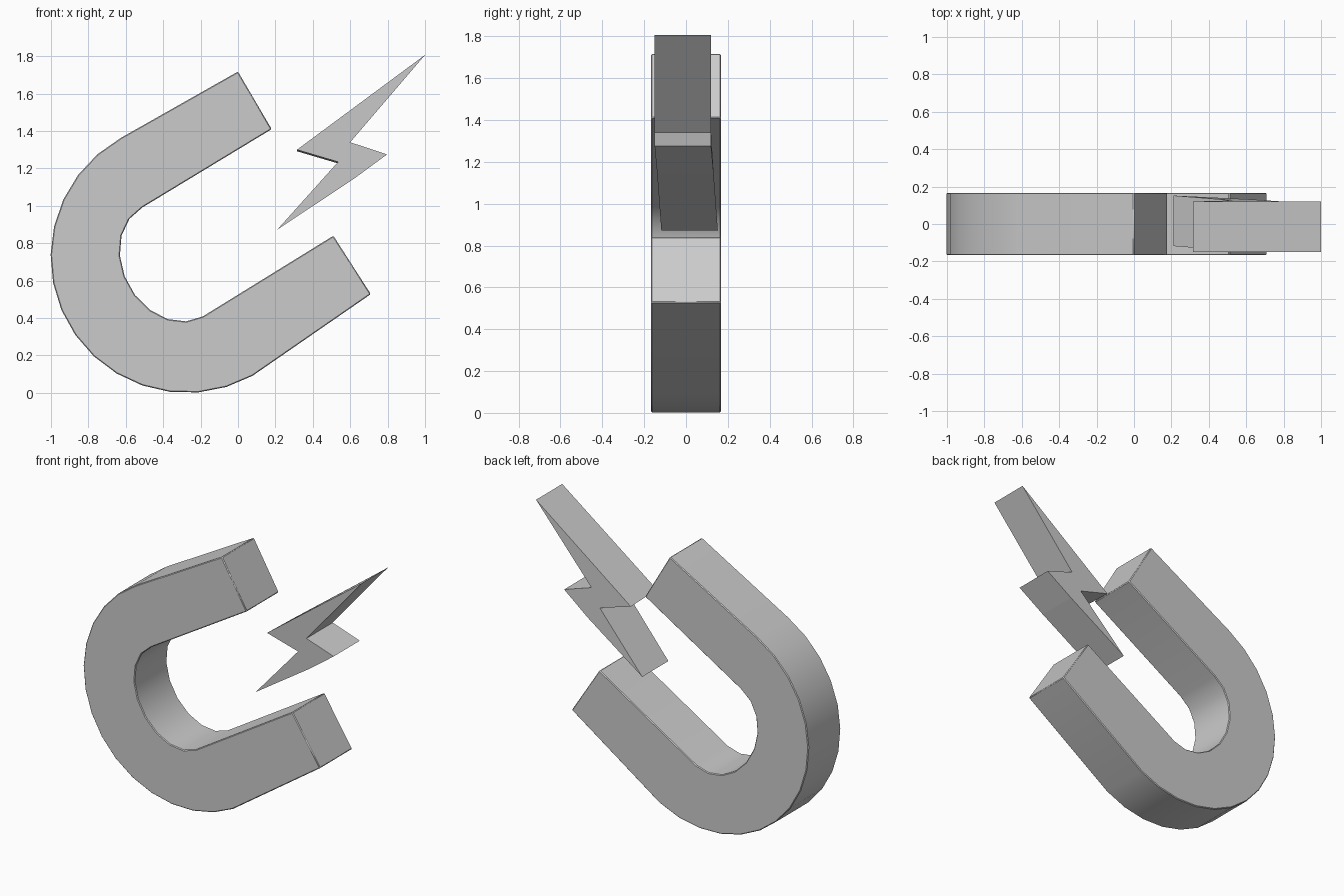
import bpy, bmesh
from math import cos, sin, radians

if "Cube" in bpy.data.objects:
    bpy.data.objects.remove(bpy.data.objects["Cube"])


def arc(cx, cz, ru, rv, tilt, steps):
    """Half ellipse in the xz plane, swept from the upper leg round to the lower leg."""
    t, pts = radians(tilt), []
    for i in range(steps + 1):
        a = radians(180 * i / steps)
        v, u = rv * cos(a), ru * sin(a)
        pts.append((cx + v * cos(t) - u * sin(t), cz + v * sin(t) + u * cos(t)))
    return pts


def prism(name, front, back):
    """Solid between a front and a back outline of (x, y, z) points."""
    bm = bmesh.new()
    f = [bm.verts.new(p) for p in front]
    b = [bm.verts.new(p) for p in back]
    bm.faces.new(f)
    bm.faces.new(b[::-1])
    n = len(f)
    for i in range(n):
        j = (i + 1) % n
        bm.faces.new((f[j], f[i], b[i], b[j]))
    bmesh.ops.recalc_face_normals(bm, faces=bm.faces)
    me = bpy.data.meshes.new(name)
    bm.to_mesh(me)
    bm.free()
    ob = bpy.data.objects.new(name, me)
    bpy.context.collection.objects.link(ob)
    return ob


# Horseshoe magnet: faceted outer bend, tighter elliptical inner bend, square leg ends
outer = arc(-0.275, 0.727, 0.727, 0.727, 119, 15)
inner = arc(-0.35, 0.70, 0.265, 0.333, 119, 9)
outline = ([(0.0, 1.718)] + outer + [(0.71, 0.528), (0.51, 0.84)]
           + inner[::-1] + [(0.18, 1.41)])
magnet = prism("horseshoe_magnet",
               [(x, -0.167, z) for x, z in outline],
               [(x, 0.167, z) for x, z in outline])
bevel = magnet.modifiers.new("soft_edges", "BEVEL")
bevel.width = 0.005
bevel.segments = 1
bevel.limit_method = 'ANGLE'
bevel.angle_limit = radians(50)
bpy.context.view_layer.objects.active = magnet
magnet.select_set(True)
bpy.ops.object.shade_smooth_by_angle(angle=radians(50))

# Lightning bolt: x, z and a y shift that swings the lower tip backwards
bolt = [(1.0, 1.807, 0), (0.315, 1.30, 0), (0.535, 1.235, 0.006),
        (0.21, 0.873, 0.032), (0.62, 1.145, 0.012), (0.797, 1.275, 0), (0.60, 1.34, 0)]
drop = [0, 0.008, 0.008, 0, 0, 0, 0]
prism("lightning_bolt",
      [(x, -0.15 + s, z) for x, z, s in bolt],
      [(x, 0.12 + s, z - d) for (x, z, s), d in zip(bolt, drop)])
